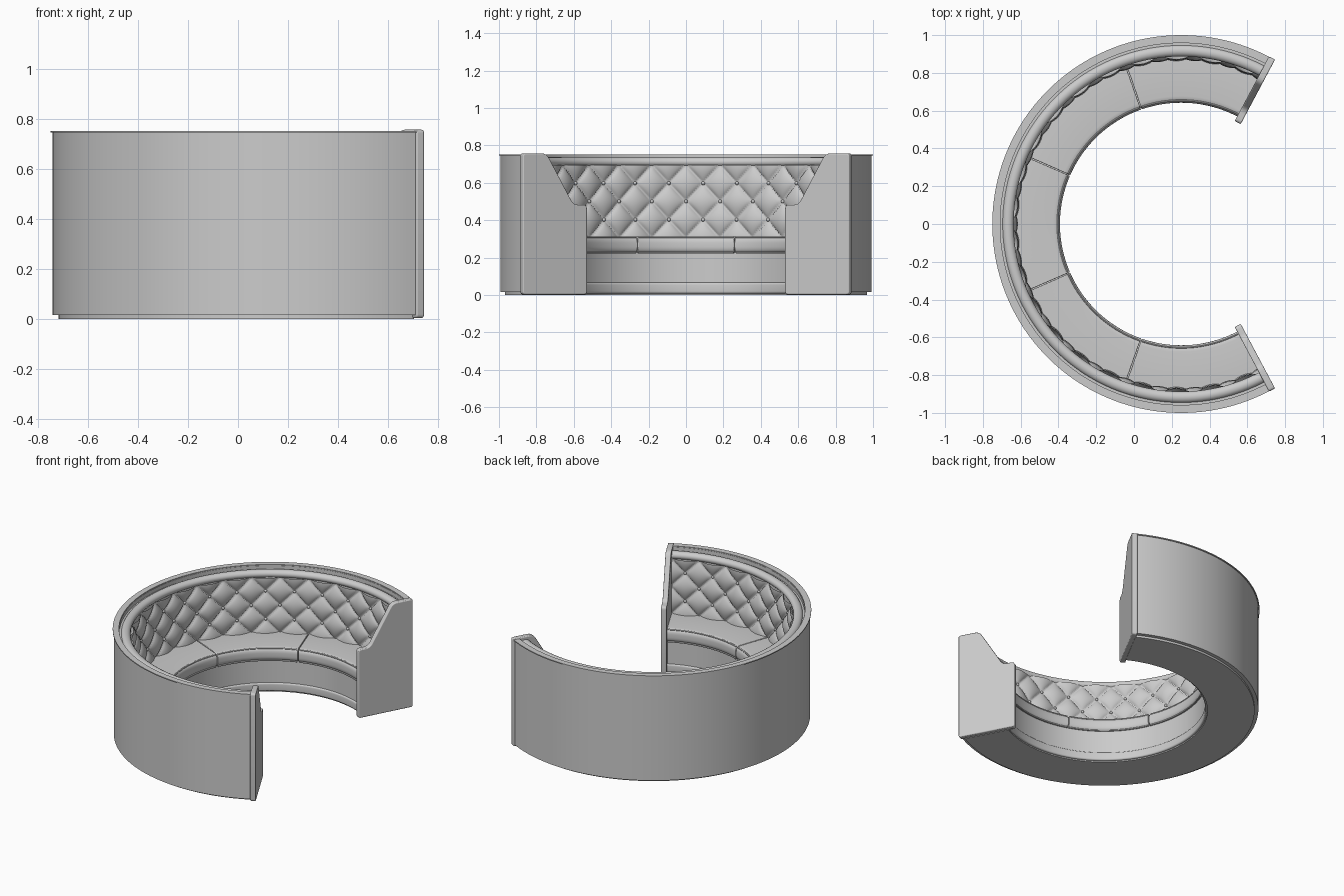
import bpy, bmesh
from math import sin, cos, pi, radians, hypot

if "Cube" in bpy.data.objects:
    bpy.data.objects.remove(bpy.data.objects["Cube"])

CX = 0.25                      # centre of the arc
A0, A1 = radians(62), radians(298)


def polar(r, a, z):
    return (CX + r * cos(a), r * sin(a), z)


def finish(name, bm, bevel=0, angle=40):
    bmesh.ops.recalc_face_normals(bm, faces=bm.faces)
    me = bpy.data.meshes.new(name)
    bm.to_mesh(me)
    bm.free()
    ob = bpy.data.objects.new(name, me)
    bpy.context.collection.objects.link(ob)
    bpy.ops.object.select_all(action='DESELECT')
    ob.select_set(True)
    bpy.context.view_layer.objects.active = ob
    bpy.ops.object.shade_smooth_by_angle(angle=radians(angle))
    if bevel:
        m = ob.modifiers.new("soft_edges", 'BEVEL')
        m.width, m.segments, m.limit_method = bevel, 3, 'ANGLE'
        m.angle_limit = radians(50)
    return ob


def sweep(name, profile, a0=A0, a1=A1, n=120, bevel=0):
    """Turn a closed (radius, z) profile around the arc and cap both ends."""
    bm = bmesh.new()
    rings = [[bm.verts.new(polar(r, a0 + (a1 - a0) * i / n, z)) for r, z in profile]
             for i in range(n + 1)]
    k = len(profile)
    for p, q in zip(rings, rings[1:]):
        for j in range(k):
            bm.faces.new((p[j], p[(j + 1) % k], q[(j + 1) % k], q[j]))
    bm.faces.new(rings[0])
    bm.faces.new(rings[-1])
    return finish(name, bm, bevel)


def rect(r0, r1, z0, z1):
    return [(r0, z0), (r1, z0), (r1, z1), (r0, z1)]


def oval(r, z, a, b, n=12):
    return [(r + a * cos(2 * pi * i / n), z + b * sin(2 * pi * i / n)) for i in range(n)]


def rounded(pts, rad, seg=4):
    """Round the corners of a closed 2D outline."""
    out = []
    for i, p in enumerate(pts):
        ends = []
        for q in (pts[i - 1], pts[(i + 1) % len(pts)]):
            d = hypot(q[0] - p[0], q[1] - p[1])
            t = min(rad[i] / d, 0.45)
            ends.append((p[0] + (q[0] - p[0]) * t, p[1] + (q[1] - p[1]) * t))
        a, b = ends
        for s in range(seg + 1):
            t = s / seg
            out.append(tuple((1 - t) ** 2 * a[c] + 2 * t * (1 - t) * p[c] + t * t * b[c]
                             for c in (0, 1)))
    return out


# Outer shell, its thin lip and the floor plinth
sweep("outer_shell", rect(0.958, 0.993, 0.015, 0.745))
sweep("shell_lip", rect(0.96, 1.0, 0.745, 0.752))
sweep("floor_plinth", rect(0.665, 0.968, 0.0, 0.02))

# Seat base with a padded kick band
sweep("seat_base", rect(0.66, 0.96, 0.015, 0.235))
sweep("kick_band", rounded(rect(0.65, 0.70, 0.008, 0.066), [0.012] * 4), n=100)

# Backrest body and the roll along its top
sweep("backrest_body", rect(0.897, 0.96, 0.23, 0.718))
sweep("top_roll", oval(0.917, 0.711, 0.03, 0.026, 16))

# Five seat cushions with piping along the front edges
step = (A1 - A0) / 5
cushion = rounded(rect(0.642, 0.90, 0.222, 0.314), [0.035, 0.005, 0.005, 0.035], 5)
for i in range(5):
    a, b = A0 + step * i + 0.003, A0 + step * (i + 1) - 0.003
    sweep(f"seat_cushion_{i + 1}", cushion, a, b, 28, bevel=0.012)
    sweep(f"upper_piping_{i + 1}", oval(0.654, 0.309, 0.005, 0.005, 8), a + .01, b - .01, 28)
    sweep(f"lower_piping_{i + 1}", oval(0.650, 0.226, 0.005, 0.005, 8), a + .01, b - .01, 28)

# Diamond-tufted back padding
COLS, ROWS, Z0, Z1 = 20, 2, 0.305, 0.695
NU, NV = 400, 40


def lean(z):
    return 0.893 + 0.008 * (z - Z0) / (Z1 - Z0)


bm = bmesh.new()
grid = []
for i in range(NU + 1):
    row = []
    for j in range(NV + 1):
        u, v = COLS * i / NU, ROWS * j / NV
        h = abs(sin(pi * (u + v)) * sin(pi * (u - v))) ** 0.45
        z = Z0 + (Z1 - Z0) * j / NV
        row.append(bm.verts.new(polar(lean(z) - 0.03 * h, A0 + (A1 - A0) * i / NU, z)))
    grid.append(row)
for p, q in zip(grid, grid[1:]):
    for j in range(NV):
        bm.faces.new((p[j], q[j], q[j + 1], p[j + 1]))
ob = finish("tufted_back", bm, angle=80)
# make the open sheet face the centre of the booth
f = ob.data.polygons[len(ob.data.polygons) // 2]
if f.normal.x < 0:
    ob.data.flip_normals()

# Buttons where the diamond seams cross
bm = bmesh.new()
for k in range(1, 2 * ROWS):
    for c in range(COLS + 1):
        u = c + 0.5 * (k % 2)
        if 0 < u < COLS:
            z = Z0 + (Z1 - Z0) * k / (2 * ROWS)
            new = bmesh.ops.create_uvsphere(bm, u_segments=8, v_segments=6, radius=0.010)
            bmesh.ops.translate(bm, verts=new["verts"],
                                vec=polar(lean(z) - 0.003, A0 + (A1 - A0) * u / COLS, z))
finish("tuft_buttons", bm, angle=80)

# End panels: stepped outline in the radial plane, mirrored in y
outline = rounded([(0.614, 0.003), (1.002, 0.003), (1.002, 0.757), (0.858, 0.757),
                   (0.695, 0.482), (0.614, 0.482)],
                  [0.015, 0.015, 0.015, 0.03, 0.03, 0.02])
for side, name in ((1, "left_end_panel"), (-1, "right_end_panel")):
    bm = bmesh.new()
    faces = []
    for off in (-0.006, 0.03):
        faces.append([bm.verts.new((CX + r * cos(A0) + off * sin(A0),
                                    side * (r * sin(A0) - off * cos(A0)), z))
                      for r, z in outline])
    a, b = faces
    n = len(a)
    bm.faces.new(a)
    bm.faces.new(b)
    for j in range(n):
        bm.faces.new((a[j], a[(j + 1) % n], b[(j + 1) % n], b[j]))
    finish(name, bm, bevel=0.006)
